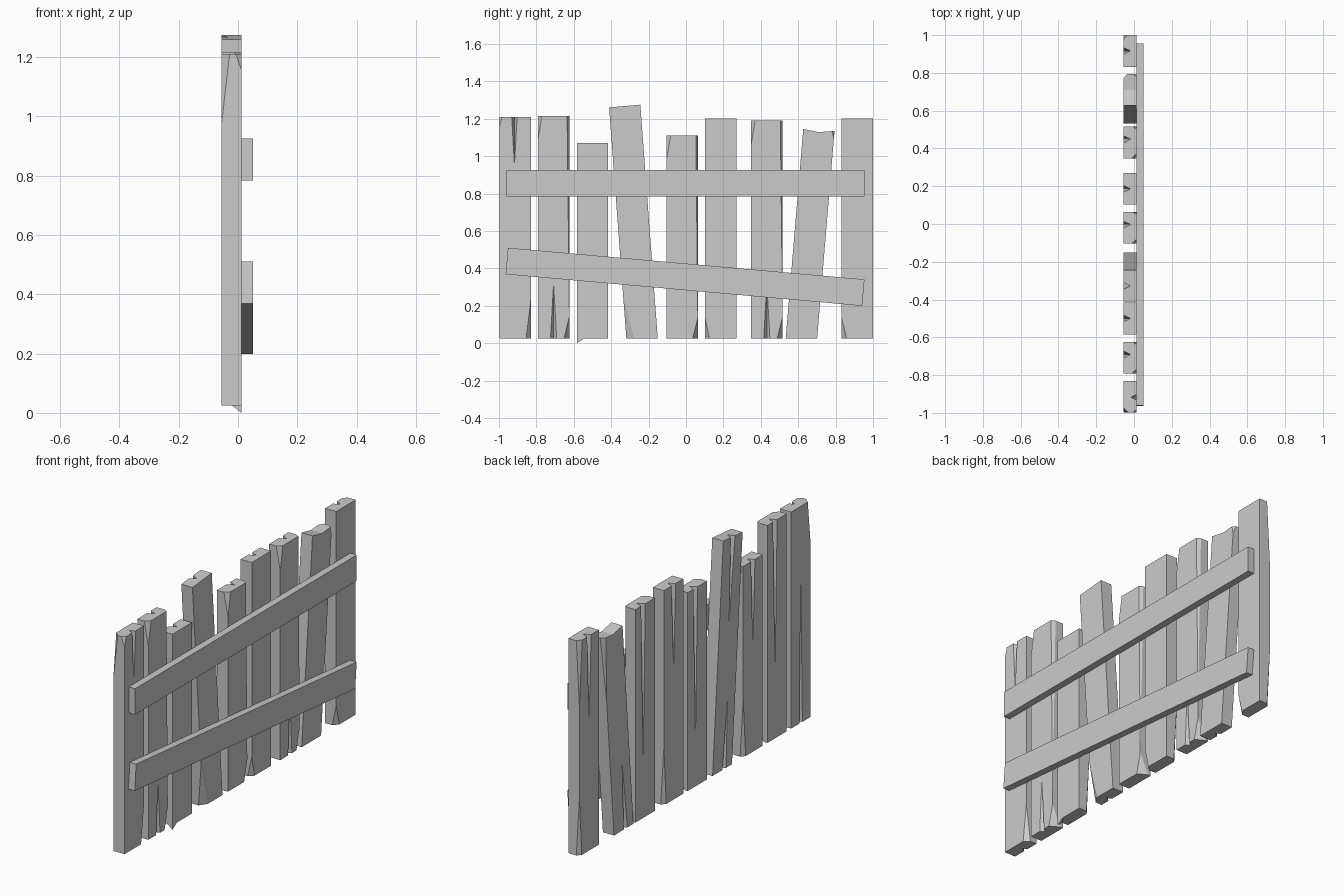
import bpy, bmesh
from mathutils import Matrix, Vector
from math import atan2

cube = bpy.data.objects.get("Cube")
if cube:
    bpy.data.objects.remove(cube)

wood = bpy.data.materials.new("grey_wood")
wood.use_nodes = True
GREY = (0.6, 0.6, 0.6, 1)
wood.diffuse_color = GREY
wood.node_tree.nodes["Principled BSDF"].inputs["Base Color"].default_value = GREY

BACK, FRONT = -0.055, 0.012
WIDTH, BASE = 0.168, 0.025


def make_object(name, bm):
    bmesh.ops.recalc_face_normals(bm, faces=bm.faces)
    mesh = bpy.data.meshes.new(name)
    bm.to_mesh(mesh)
    bm.free()
    mesh.materials.append(wood)
    obj = bpy.data.objects.new(name, mesh)
    bpy.context.collection.objects.link(obj)
    return obj


def prism(bm, outline, x0, x1):
    """Extrude a (y, z) outline through the thickness."""
    face = bm.faces.new([bm.verts.new((x0, y, z)) for y, z in outline])
    out = bmesh.ops.extrude_face_region(bm, geom=[face])
    moved = [v for v in out["geom"] if isinstance(v, bmesh.types.BMVert)]
    bmesh.ops.translate(bm, verts=moved, vec=(x1 - x0, 0, 0))


def wedge(bm, points):
    """Four-cornered sliver."""
    a, b, c, d = [bm.verts.new(p) for p in points]
    for tri in ((a, b, c), (a, b, d), (b, c, d), (c, a, d)):
        bm.faces.new(tri)


def plank(name, y, top, cuts, lean=0, slope=0, dip=0):
    """Board with split ends. A cut is (side, end, across, half width, depth, length);
    across 0 or 1 chips a corner, anything between makes a crack."""
    def at(u, z):
        return y + (u - 0.5) * WIDTH + lean * (z - BASE) / (top - BASE)

    bm = bmesh.new()
    heights = ((1, top + slope), (0.5, top + slope / 2 - dip), (0, top))
    outline = [(at(0, BASE), BASE), (at(1, BASE), BASE)]
    outline += [(at(u, z), z) for u, z in heights]
    prism(bm, outline, BACK, FRONT)
    board = make_object(name, bm)

    for side, end, u, half, depth, length in cuts:
        x, s = (FRONT, 1) if side == "front" else (BACK, -1)
        tip, z = (top - length, top + 0.03) if end == "top" else (BASE + length, BASE - 0.02)
        cy = at(u, z)
        bm = bmesh.new()
        wedge(bm, [(x + s * 0.003, cy - half, z), (x + s * 0.003, cy + half, z),
                   (x - s * depth, cy, z), (x + s * 0.002, at(u, tip), tip)])
        cutter = make_object("cutter", bm)
        cutter.hide_render = True
        mod = board.modifiers.new("split", "BOOLEAN")
        mod.operation, mod.solver, mod.object = "DIFFERENCE", "EXACT", cutter
        bpy.context.view_layer.update()
        graph = bpy.context.evaluated_depsgraph_get()
        cut_mesh = bpy.data.meshes.new_from_object(board.evaluated_get(graph))
        board.modifiers.clear()
        board.data = cut_mesh
        bpy.data.objects.remove(cutter)
    board.data.materials.clear()
    board.data.materials.append(wood)
    return board


def rail(name, start, end, height):
    """Cross board between two (y, z) centre points."""
    a, b = Vector(start), Vector(end)
    along, mid = b - a, (a + b) / 2
    bm = bmesh.new()
    bmesh.ops.create_cube(bm, size=1)
    bmesh.ops.scale(bm, verts=bm.verts, vec=(0.038, along.length, height))
    bmesh.ops.rotate(bm, verts=bm.verts, matrix=Matrix.Rotation(atan2(along.y, along.x), 3, "X"))
    bmesh.ops.translate(bm, verts=bm.verts, vec=(FRONT + 0.019, mid.x, mid.y))
    return make_object(name, bm)


# Cuts shared by several boards
top_crack = ("back", "top", 0.5, 0.02, 0.038, 0.5)
long_crack = ("back", "top", 0.6, 0.02, 0.038, 0.9)
foot_crack = ("back", "bottom", 0.4, 0.018, 0.03, 0.4)
back_chip = ("back", "top", 1, 0.03, 0.02, 0.4)
back_foot_chip = ("back", "bottom", 1, 0.025, 0.02, 0.35)
left_chip = ("front", "top", 0, 0.03, 0.03, 0.14)
edge_wear = ("front", "top", 1, 0.014, 0.02, 1.15)
foot_chip = ("front", "bottom", 1, 0.035, 0.06, 0.12)
front_split = ("front", "bottom", 0.5, 0.02, 0.025, 0.32)
worn = [left_chip, edge_wear, foot_chip, front_split]

# Upright planks
plank("plank_1", -0.914, 1.21, [("front", "top", 0.48, 0.018, 0.03, 0.28),
                                ("front", "top", 0, 0.025, 0.03, 0.06),
                                ("front", "bottom", 1, 0.03, 0.03, 0.22),
                                ("back", "bottom", 0.5, 0.015, 0.03, 0.85),
                                ("back", "top", 0, 0.03, 0.03, 0.25)])
plank("plank_2", -0.708, 1.215, worn + [long_crack])
plank("plank_3", -0.5, 1.07, [top_crack, back_foot_chip])
plank("plank_4", -0.235, 1.26, [top_crack, ("front", "bottom", 0, 0.05, 0.03, 0.25), foot_crack],
      lean=-0.092, slope=0.015)
plank("plank_5", -0.02, 1.11, [left_chip, edge_wear, foot_chip, long_crack])
plank("plank_6", 0.186, 1.2, [top_crack, ("front", "bottom", 0, 0.03, 0.03, 0.12), back_foot_chip])
plank("plank_7", 0.432, 1.19, worn + [long_crack])
plank("plank_8", 0.617, 1.145, [foot_crack, back_chip, ("front", "top", 1, 0.025, 0.03, 0.06)],
      lean=0.094, slope=-0.01, dip=0.012)
plank("plank_9", 0.916, 1.2, [top_crack, ("front", "bottom", 0, 0.035, 0.03, 0.12),
                              back_chip, back_foot_chip])

# Splinter hanging under the third plank
bm = bmesh.new()
wedge(bm, [(FRONT, -0.584, BASE), (FRONT, -0.545, BASE),
           (-0.02, -0.584, BASE), (FRONT, -0.584, 0)])
make_object("splinter", bm)

# Cross rails
rail("upper_rail", (-0.961, 0.855), (0.955, 0.855), 0.142)
rail("lower_rail", (-0.958, 0.439), (0.948, 0.27), 0.142)
